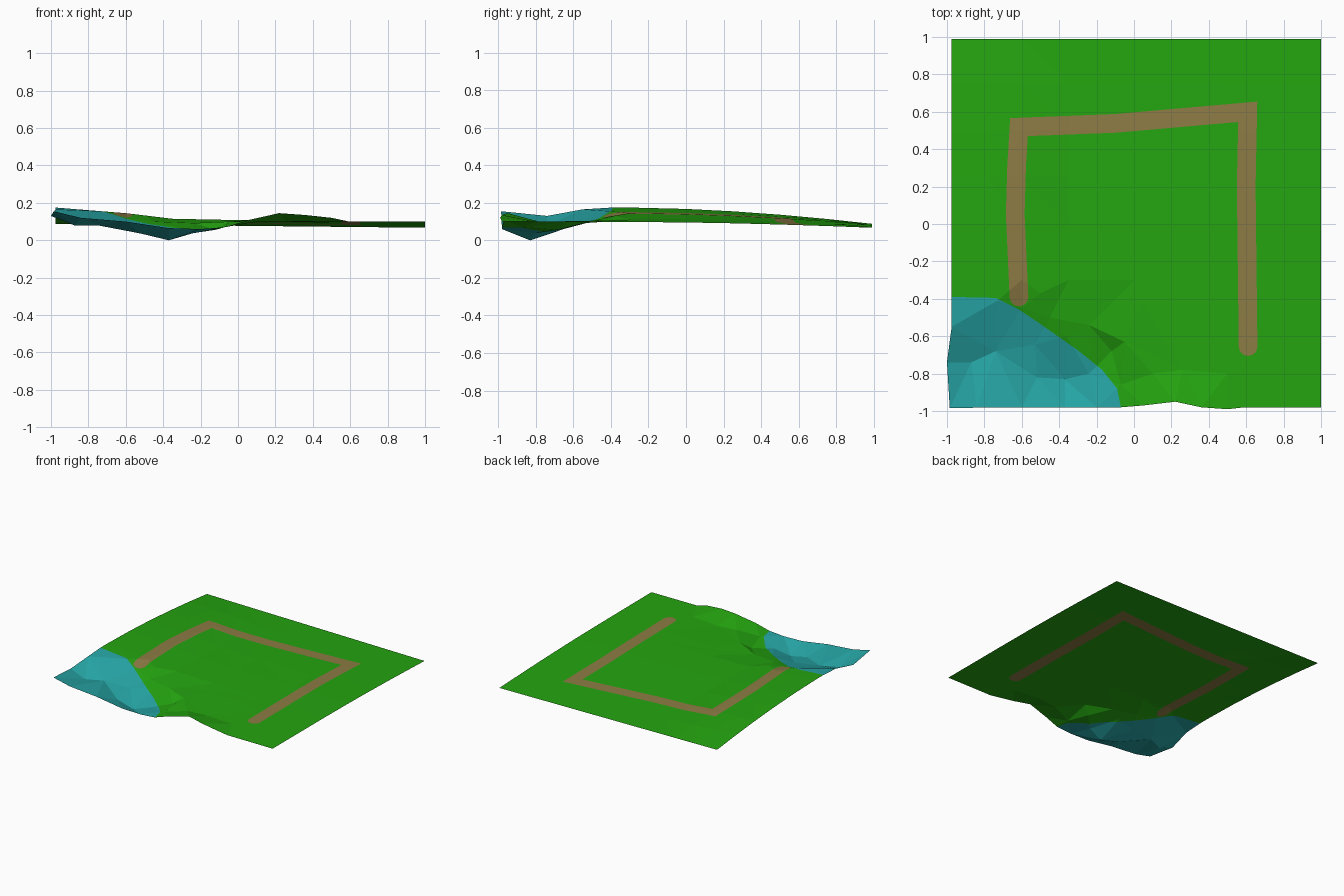
import bpy, math
from mathutils import Vector
from mathutils.bvhtree import BVHTree
from mathutils.geometry import delaunay_2d_cdt

if "Cube" in bpy.data.objects:
    bpy.data.objects.remove(bpy.data.objects["Cube"])


def material(name, rgb):
    m = bpy.data.materials.new(name)
    m.diffuse_color = (*rgb, 1)
    m.use_nodes = True
    m.node_tree.nodes["Principled BSDF"].inputs["Base Color"].default_value = m.diffuse_color
    return m


def lerp_table(table, x):
    for (x0, z0), (x1, z1) in zip(table, table[1:]):
        if x <= x1:
            return z0 + (z1 - z0) * (x - x0) / (x1 - x0)
    return table[-1][1]


def inside(p, poly):
    hit = False
    for a, b in zip(poly, poly[1:] + poly[:1]):
        if (a[1] > p[1]) != (b[1] > p[1]):
            if p[0] < a[0] + (p[1] - a[1]) / (b[1] - a[1]) * (b[0] - a[0]):
                hit = not hit
    return hit


def ribbon(line, w):
    """Outline of a path of half width w: mitred corners, round ends."""
    pts = [Vector(p) for p in line]

    def side(ps):
        out = []
        for i in range(1, len(ps) - 1):
            d0 = (ps[i] - ps[i - 1]).normalized()
            d1 = (ps[i + 1] - ps[i]).normalized()
            n0, n1 = Vector((-d0.y, d0.x)), Vector((-d1.y, d1.x))
            m = (n0 + n1).normalized()
            out.append(ps[i] + m * (w / m.dot(n0)))
        d = (ps[-1] - ps[-2]).normalized()
        n = Vector((-d.y, d.x))
        for k in range(9):
            a = math.pi * k / 8
            out.append(ps[-1] + n * (w * math.cos(a)) + d * (w * math.sin(a)))
        return out
    return side(pts) + side(pts[::-1])


# Outer border of the sheet, counter-clockwise from the front left corner
border = [(-.985, -.985, .155), (-.84, -.982, .12), (-.6, -.982, .1), (-.37, -.98, .065),
          (-.2, -.98, .06), (-.07, -.98, .07), (.05, -.97, .107), (.22, -.95, .145),
          (.36, -.98, .135), (.5, -.99, .12), (.59, -.98, .101), (1, -.98, .1),
          (1, .99, .067), (-.975, .99, .088), (-.975, -.39, .175), (-.975, -.55, .165),
          (-1, -.74, .13)]

# Uneven ground: hollow of the pond, its bank and the front hump
hollow = [(-.87, -.74, .078), (-.74, -.68, .078), (-.53, -.645, .062), (-.52, -.82, .036),
          (-.37, -.83, 0), (-.24, -.8, .038), (-.12, -.68, .056), (-.36, -.6, .078),
          (-.73, -.41, .155), (-.6, -.45, .12), (-.45, -.5, .1), (-.24, -.54, .092),
          (-.05, -.63, .1), (-.07, -.86, .07), (.1, -.8, .1), (.26, -.78, .099),
          (.5, -.8, .1), (.04, -.42, .106), (.55, -.5, .1), (-.5, -.37, .133)]

# Gently falling ground behind the pond, from a ridge to the back edge
ridge = [(-.975, .175), (-.6, .145), (-.35, .115), (0, .108), (.5, .1), (1, .098)]
slope = []
for x in (-.975, -.79, -.6, -.35, 0, .5, 1):
    for y in (-.3, 0, .25, .5, .75, .99):
        if abs(y - .99) < .01 and x in (-.975, 1):
            continue
        t = ((y + .35) / 1.34) ** 1.8
        z0, z1 = lerp_table(ridge, x), .0775 - .0105 * x
        slope.append((x, y, z0 + (z1 - z0) * t))

# First triangulation gives the low-poly relief
pts = border + hollow + slope
n = len(border)
loop = [(i, (i + 1) % n) for i in range(n)]
co, edges, tris, orig, _, _ = delaunay_2d_cdt([Vector(p[:2]) for p in pts], loop, [], 1, 1e-5)
relief = [Vector((c.x, c.y, pts[o[0]][2] if o else .1)) for c, o in zip(co, orig)]
tree = BVHTree.FromPolygons(relief, tris)

# Second triangulation cuts the shoreline and the track into it
shore = [(-.975, -.39), (-.74, -.395), (-.62, -.455), (-.5, -.535), (-.3, -.675), (-.17, -.78),
         (-.09, -.88), (-.07, -.98)]
track = ribbon([(-.615, -.39), (-.635, .05), (-.628, .3), (-.615, .518), (-.1, .538),
                (.608, .6), (.6, .2), (.61, -.655)], .05)
flat = [c.copy() for c in co]
cuts = [tuple(e) for e in edges]
for line, closed in ((shore, False), (track, True)):
    s, k = len(flat), len(line)
    flat += [Vector(p) for p in line]
    cuts += [(s + i, s + (i + 1) % k) for i in range(k if closed else k - 1)]
co2, _, faces, orig2, _, _ = delaunay_2d_cdt(flat, cuts, [], 1, 1e-5)

verts = []
for c, o in zip(co2, orig2):
    base = [i for i in o if i < len(relief)]
    if base:
        z = relief[base[0]].z
    else:
        hit = tree.ray_cast(Vector((c.x, c.y, 2)), Vector((0, 0, -1)))[0]
        z = hit.z if hit else tree.find_nearest(Vector((c.x, c.y, .1)))[0].z
    verts.append((c.x, c.y, z))

mesh = bpy.data.meshes.new("terrain")
mesh.from_pydata(verts, [], faces)
for m in (material("grass_green", (.018, .375, .005)),
          material("track_brown", (.265, .2, .058)),
          material("water_teal", (.02, .38, .38))):
    mesh.materials.append(m)

# Colour by region
pond = shore + [(-.07, -1.2), (-1.2, -1.2), (-1.2, -.39)]
for f in mesh.polygons:
    if inside(f.center, pond):
        f.material_index = 2
    elif inside(f.center, track):
        f.material_index = 1
mesh.update()
bpy.context.collection.objects.link(bpy.data.objects.new("terrain", mesh))
